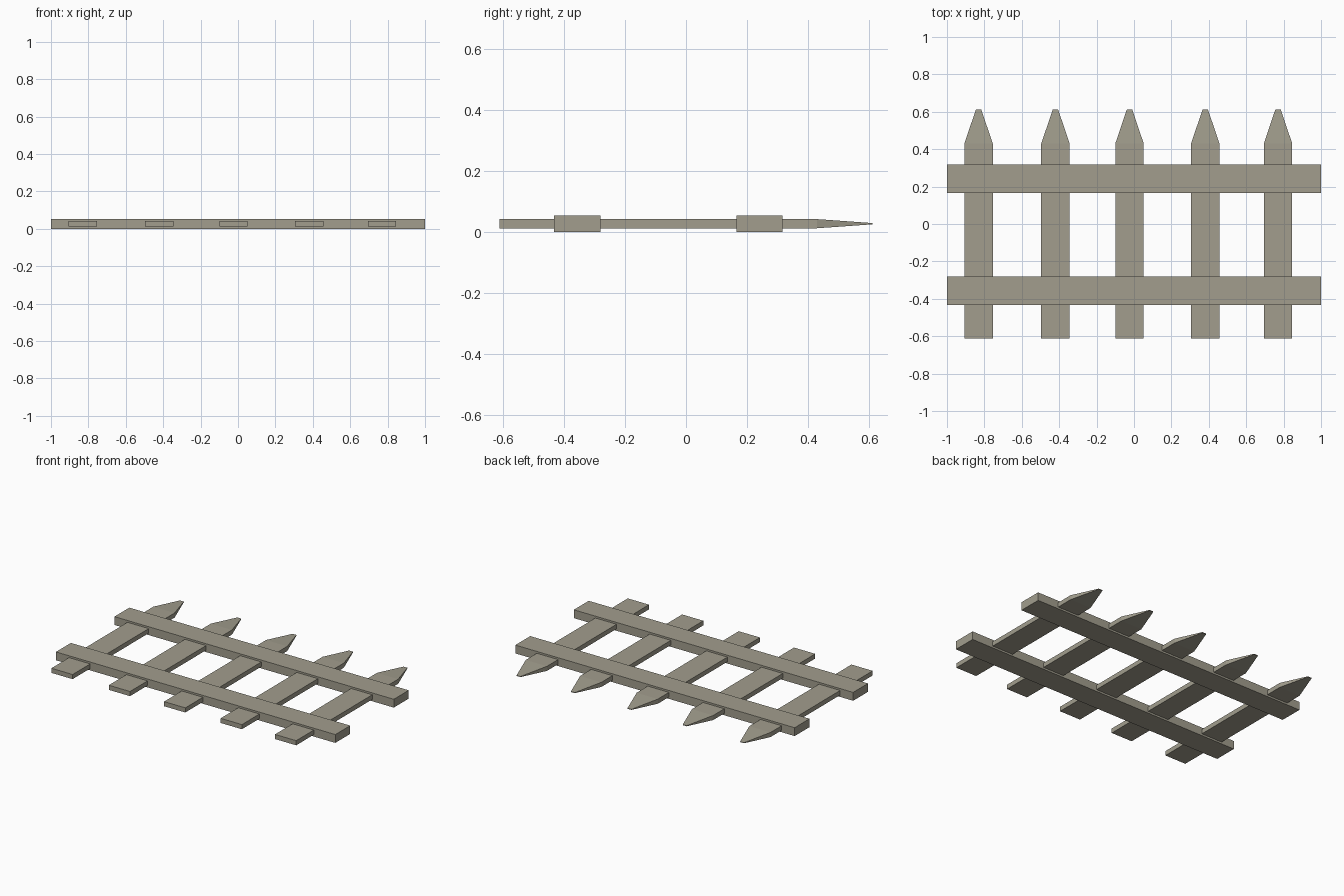
import bpy
import bmesh

cube = bpy.data.objects.get("Cube")
if cube:
    bpy.data.objects.remove(cube, do_unlink=True)

# Weathered wood
wood = bpy.data.materials.new("weathered_wood")
wood.use_nodes = True
colour = (0.36, 0.34, 0.27, 1)
wood.diffuse_color = colour
wood.node_tree.nodes["Principled BSDF"].inputs["Base Color"].default_value = colour

MID_Z = 0.027


def loft(name, x, z, sections):
    """Box-like board through (y, half width, half thickness) sections."""
    bm = bmesh.new()
    rings = [[bm.verts.new((sx * w, y, sz * t))
              for sx, sz in ((-1, -1), (1, -1), (1, 1), (-1, 1))]
             for y, w, t in sections]
    for a, b in zip(rings, rings[1:]):
        for i in range(4):
            j = (i + 1) % 4
            bm.faces.new((a[i], a[j], b[j], b[i]))
    bm.faces.new(rings[0])
    bm.faces.new(rings[-1])
    bmesh.ops.recalc_face_normals(bm, faces=bm.faces)
    mesh = bpy.data.meshes.new(name)
    bm.to_mesh(mesh)
    bm.free()
    mesh.materials.append(wood)
    obj = bpy.data.objects.new(name, mesh)
    obj.location = (x, 0, z)
    bpy.context.collection.objects.link(obj)


# Horizontal rails
for name, y in (("lower_rail", -0.357), ("upper_rail", 0.241)):
    loft(name, 0, MID_Z, [(y - 0.076, 1, MID_Z), (y + 0.076, 1, MID_Z)])

# Pickets with tapered points
for i, x in enumerate((-0.831, -0.42, -0.024, 0.381, 0.77)):
    loft(f"picket_{i + 1}", x, MID_Z,
         [(-0.613, 0.076, 0.015), (0.43, 0.076, 0.015), (0.613, 0.014, 0.002)])
